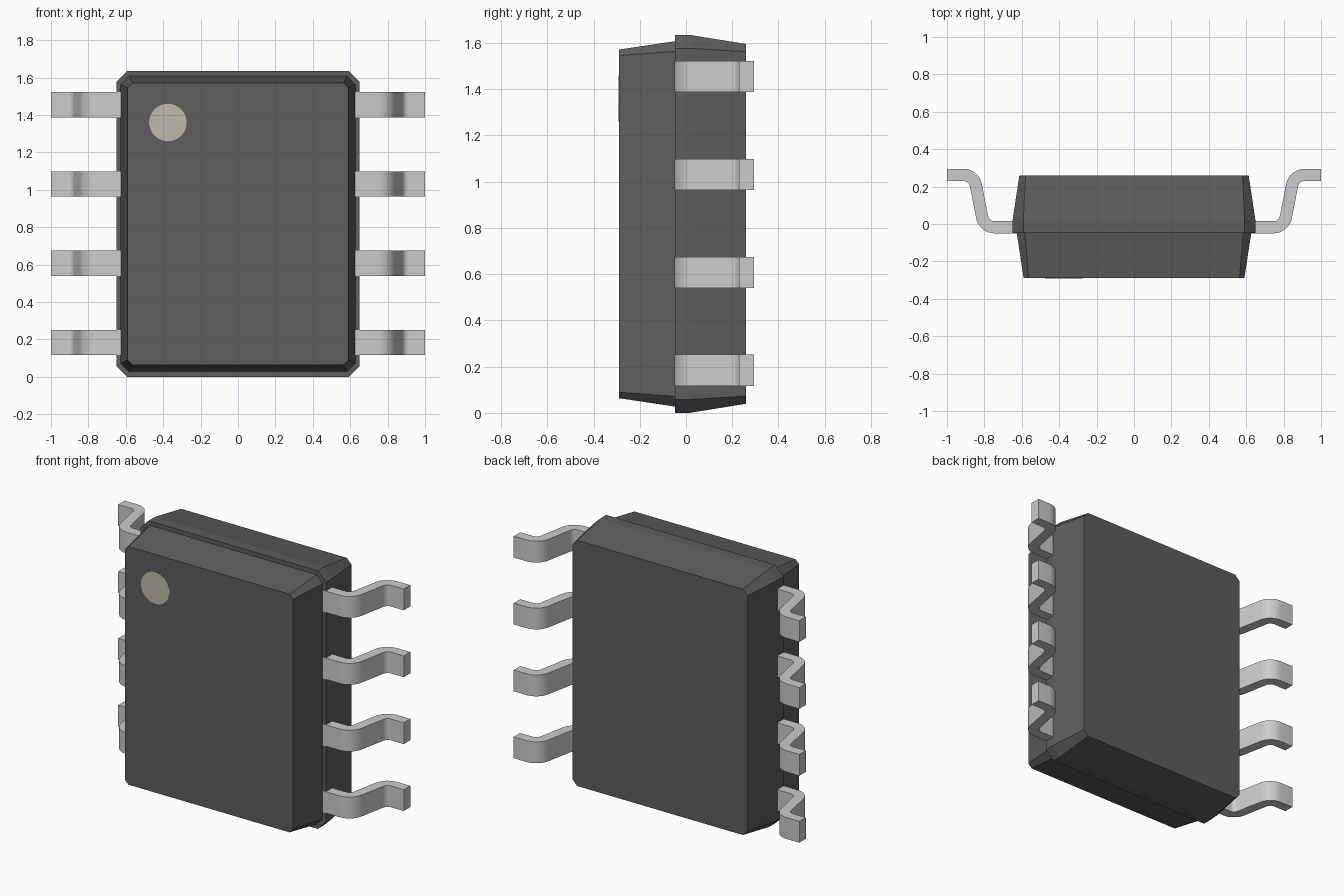
import bpy, bmesh, math

if "Cube" in bpy.data.objects:
    bpy.data.objects.remove(bpy.data.objects["Cube"])


def material(name, rgb):
    m = bpy.data.materials.new(name)
    m.diffuse_color = (*rgb, 1)
    m.use_nodes = True
    m.node_tree.nodes["Principled BSDF"].inputs["Base Color"].default_value = m.diffuse_color
    return m


dark = material("dark_plastic", (0.11, 0.11, 0.11))
metal = material("lead_metal", (0.58, 0.58, 0.55))
beige = material("marker_paint", (0.52, 0.49, 0.42))
MID_Z = 0.8175


def loft(name, rings, mat):
    """Skin a list of equal-length vertex rings and cap both ends."""
    bm = bmesh.new()
    loops = [[bm.verts.new(p) for p in ring] for ring in rings]
    n = len(loops[0])
    for a, b in zip(loops, loops[1:]):
        for i in range(n):
            j = (i + 1) % n
            bm.faces.new((a[i], a[j], b[j], b[i]))
    bm.faces.new(loops[0])
    bm.faces.new(loops[-1])
    bmesh.ops.recalc_face_normals(bm, faces=bm.faces)
    mesh = bpy.data.meshes.new(name)
    bm.to_mesh(mesh)
    bm.free()
    mesh.materials.append(mat)
    ob = bpy.data.objects.new(name, mesh)
    bpy.context.collection.objects.link(ob)
    return ob


def octagon(y, hx, hz, c):
    """Chamfered rectangle in the xz plane."""
    pts = [(hx, hz - c), (hx - c, hz), (c - hx, hz), (-hx, hz - c),
           (-hx, c - hz), (c - hx, -hz), (hx - c, -hz), (hx, c - hz)]
    return [(x, y, z + MID_Z) for x, z in pts]


# Package body: two tapered halves with a small step between them
loft("body_front", [octagon(-0.29, 0.59, 0.754, 0.026),
                    octagon(-0.048, 0.627, 0.790, 0.044)], dark)
loft("body_back", [octagon(-0.048, 0.65, MID_Z, 0.058),
                   octagon(0.015, 0.65, MID_Z, 0.058),
                   octagon(0.26, 0.613, 0.778, 0.033)], dark)

# Pin one marker: thin disc on the front face
bpy.ops.mesh.primitive_cylinder_add(vertices=48, radius=0.1, depth=0.01,
                                    location=(-0.375, -0.287, 1.36),
                                    rotation=(math.pi / 2, 0, 0))
bpy.context.object.name = "pin_one_marker"
bpy.context.object.data.materials.append(beige)

# Gull-wing lead profile: pairs of edge points along a filleted Z path
T, R = 0.0325, 0.068
LOW, HIGH = -0.0175, 0.2625
X1, X2 = 0.8015, 0.856
turn = math.atan2(HIGH - LOW, X2 - X1)
setback = R * math.tan(turn / 2)
pairs = [((0.58, LOW - T), (0.58, LOW + T))]
for k in range(9):
    s, c = math.sin(turn * k / 8), math.cos(turn * k / 8)
    pairs.append(tuple((X1 - setback + r * s, LOW + R - r * c) for r in (R + T, R - T)))
for k in range(8, -1, -1):
    s, c = math.sin(turn * k / 8), math.cos(turn * k / 8)
    pairs.append(tuple((X2 + setback - r * s, HIGH - R + r * c) for r in (R - T, R + T)))
pairs.append(((1.0, HIGH - T), (1.0, HIGH + T)))

# Four leads per side, mirrored across x
for i in range(4):
    z = 0.184 + 0.4235 * i
    lo, hi = z - 0.0675, z + 0.0675
    rings = [[(*a, lo), (*b, lo), (*b, hi), (*a, hi)] for a, b in pairs]
    lead = loft(f"lead_pair_{i + 1}", rings, metal)
    lead.modifiers.new("mirror", 'MIRROR').use_mirror_merge = False
    bpy.ops.object.select_all(action='DESELECT')
    lead.select_set(True)
    bpy.context.view_layer.objects.active = lead
    bpy.ops.object.shade_smooth_by_angle(angle=math.radians(30))
